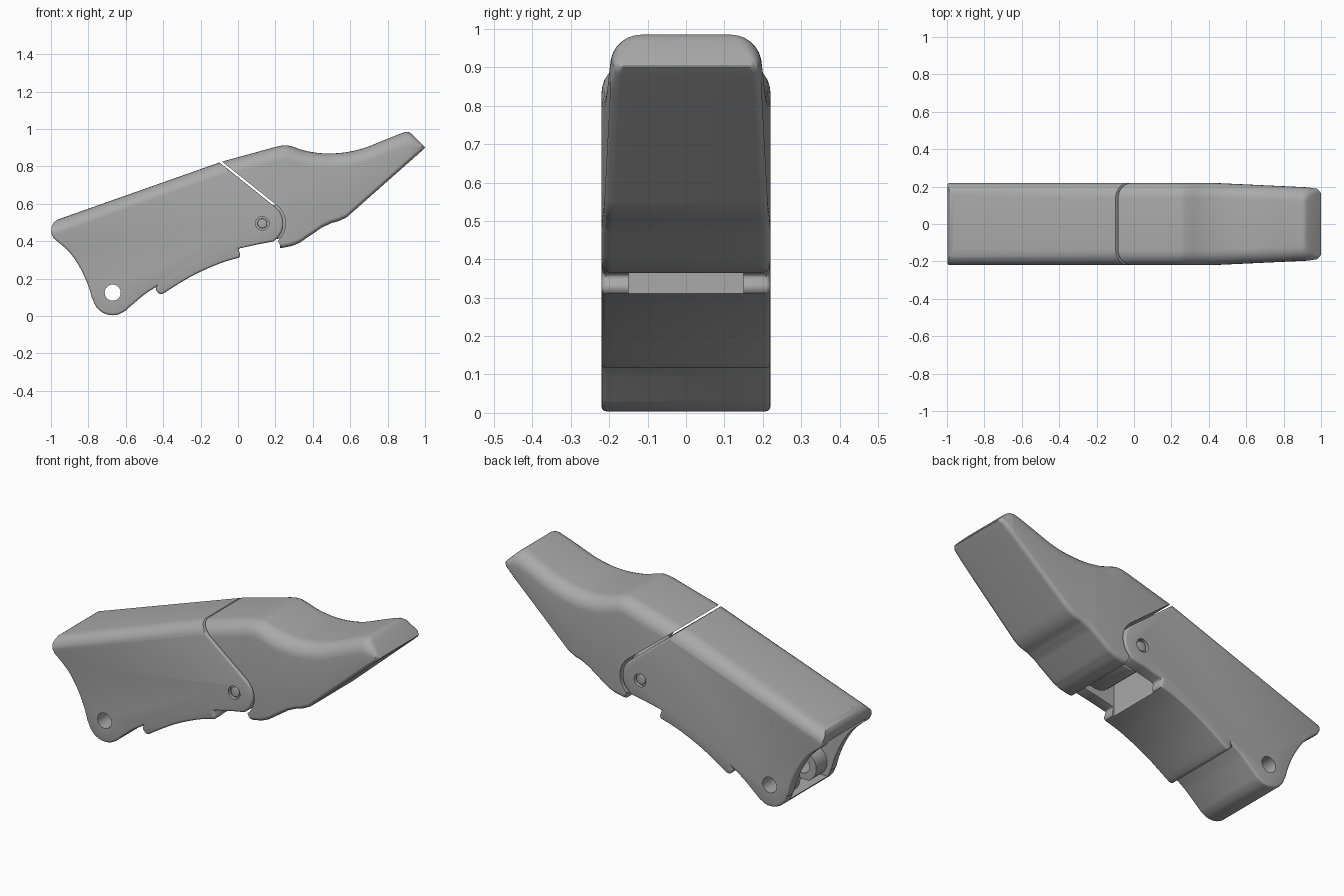
import bpy, bmesh
from math import sin, cos, pi, radians

old = bpy.data.objects.get("Cube")
if old:
    bpy.data.objects.remove(old)

grey = bpy.data.materials.new("matte grey")
grey.use_nodes = True
COLOUR = (0.4, 0.4, 0.4, 1)
grey.diffuse_color = COLOUR
grey.node_tree.nodes["Principled BSDF"].inputs["Base Color"].default_value = COLOUR

PIN = (0.13, 0.495)      # joint axis, x and z
HOLE = (-0.67, 0.125)    # mounting hole axis
HALF = 0.22              # half thickness


def make(name, bm):
    bmesh.ops.recalc_face_normals(bm, faces=bm.faces)
    mesh = bpy.data.meshes.new(name)
    bm.to_mesh(mesh)
    bm.free()
    mesh.materials.append(grey)
    obj = bpy.data.objects.new(name, mesh)
    bpy.context.collection.objects.link(obj)
    return obj


def apply(obj, mod):
    bpy.context.view_layer.objects.active = obj
    bpy.ops.object.modifier_apply(modifier=mod.name)


def prism(name, pts, y0, y1, bevel=0):
    """Side outline extruded across the thickness, with optional rounded rim."""
    bm = bmesh.new()
    face = bm.faces.new([bm.verts.new((x, y0, z)) for x, z in pts])
    out = bmesh.ops.extrude_face_region(bm, geom=[face])
    bmesh.ops.translate(bm, vec=(0, y1 - y0, 0),
                        verts=[v for v in out["geom"] if isinstance(v, bmesh.types.BMVert)])
    obj = make(name, bm)
    if bevel:
        mod = obj.modifiers.new("rim", "BEVEL")
        mod.width, mod.segments = bevel, 3
        mod.limit_method, mod.angle_limit = "ANGLE", radians(60)
        mod.use_clamp_overlap = False
        apply(obj, mod)
    return obj


def arc(centre, r, a0, a1, n=16):
    return [(centre[0] + r * cos(radians(a0 + (a1 - a0) * i / n)),
             centre[1] + r * sin(radians(a0 + (a1 - a0) * i / n))) for i in range(n + 1)]


def disc(name, centre, r, y0, y1, bevel=0):
    return prism(name, arc(centre, r, 0, 348.75, 31), y0, y1, bevel)


def combine(obj, tool, operation="DIFFERENCE"):
    mod = obj.modifiers.new("bool", "BOOLEAN")
    mod.operation, mod.object, mod.solver = operation, tool, "EXACT"
    apply(obj, mod)
    bpy.data.objects.remove(tool)


def smooth(obj, angle=35):
    bpy.ops.object.select_all(action="DESELECT")
    obj.select_set(True)
    bpy.context.view_layer.objects.active = obj
    bpy.ops.object.shade_smooth_by_angle(angle=radians(angle))


def spline(pts, n=4):
    """Smooth curve through the points."""
    out = []
    for i in range(len(pts) - 1):
        p = [pts[max(i - 1, 0)], pts[i], pts[i + 1], pts[min(i + 2, len(pts) - 1)]]
        for k in range(n):
            t = k / n
            out.append(tuple(0.5 * (2 * b + (c - a) * t + (2 * a - 5 * b + 4 * c - d) * t * t
                                    + (3 * b - a - 3 * c + d) * t ** 3) for a, b, c, d in zip(*p)))
    return out + [pts[-1]]


def lerp(table, x):
    for (x0, v0), (x1, v1) in zip(table, table[1:]):
        if x <= x1:
            return v0 + (v1 - v0) * max(0, x - x0) / (x1 - x0)
    return table[-1][1]


def loft(name, xs, top, bottom, half, r_top, r_bottom):
    """Rounded cross-sections along x."""
    bm = bmesh.new()
    rings = []
    for x in xs:
        t, b, w = lerp(top, x), lerp(bottom, x), lerp(half, x)
        ring = []
        for q, (sy, sz) in enumerate([(1, 1), (-1, 1), (-1, -1), (1, -1)]):
            r = min(r_top if sz > 0 else r_bottom, (t - b) * 0.48)
            cz = t - r if sz > 0 else b + r
            for i in range(8):
                a = (q + i / 7) * pi / 2
                ring.append(bm.verts.new((x, sy * (w - r) + r * cos(a), cz + r * sin(a))))
        rings.append(ring)
    for a, b in zip(rings, rings[1:]):
        for i in range(len(a)):
            j = (i + 1) % len(a)
            bm.faces.new((a[i], a[j], b[j], b[i]))
    bm.faces.new(rings[0])
    bm.faces.new(rings[-1])
    return make(name, bm)


# Base segment: side outline with grip pad, trimmed by a rounded sloping top
pad = spline([(0.005, 0.312), (-0.1, 0.28), (-0.25, 0.212), (-0.4, 0.12)])
heel = spline([(-0.435, 0.158), (-0.5, 0.115), (-0.56, 0.065), (-0.605, 0.026)])
back = spline([(-0.778, 0.085), (-0.8, 0.16), (-0.84, 0.25), (-0.9, 0.34), (-0.985, 0.415)])
outline = ([(-0.9, 0.65), (-0.1, 0.9), (-0.1, 0.822)] + arc(PIN, 0.112, 51.5, -60)
           + [(0.12, 0.386), (0, 0.36), (0.015, 0.325)] + pad
           + [(-0.418, 0.114), (-0.44, 0.14)] + heel
           + arc((-0.67, 0.112), 0.108, -70, -165, 10) + back
           + [(-0.998, 0.44), (-0.997, 0.475), (-0.985, 0.5), (-0.965, 0.5155)])
base = prism("base_segment", outline, -HALF, HALF, 0.012)
slope = [(-1.1, 0.468), (0.4, 0.997)]
combine(base, loft("top_trim", [-1.1, 0.4], slope, [(-1.1, -0.3), (0.4, -0.3)],
                   [(-1.1, 0.222), (0.4, 0.222)], 0.085, 0.01), "INTERSECT")

# Hollow open end and slot for the joint
combine(base, prism("cavity", [(-1.1, 0.395), (-0.94, 0.455), (-0.3, 0.68), (-0.3, 0.33), (-0.45, 0.22),
                               (-0.6, 0.08), (-0.65, 0.05), (-0.9, 0.05), (-1.1, 0.2)], -0.165, 0.165))
combine(base, prism("joint_slot", [(0, 0.25), (0, 0.55), (0.06, 0.76), (0.35, 0.76), (0.35, 0.25)],
                    -0.15, 0.15))
for side in (-1, 1):
    combine(base, disc("mount_boss", HOLE, 0.085, *sorted((side * 0.07, side * 0.18))), "UNION")
combine(base, disc("mount_hole", HOLE, 0.043, -0.3, 0.3))
for side in (-1, 1):
    combine(base, disc("pin_recess", PIN, 0.036, *sorted((side * 0.2, side * 0.3))))
smooth(base)

# Joint pin, shown at both ends
for side, label in ((-1, "right"), (1, "left")):
    cap = disc("pin_" + label, PIN, 0.026, *sorted((side * 0.1, side * 0.215)), 0.004)
    smooth(cap)

# Tip segment: lofted scoop, trimmed along the joint line
top = [(-0.15, 0.808), (0.19, 0.901)] + spline(
    [(0.2, 0.904), (0.25, 0.913), (0.29, 0.906), (0.37, 0.881), (0.47, 0.869), (0.58, 0.876),
     (0.68, 0.9), (0.78, 0.94), (0.88, 0.979), (0.91, 0.984), (0.935, 0.968)]) + [(0.99, 0.913), (1, 0.903)]
bottom = [(-0.15, 0.365), (0.24, 0.365), (0.29, 0.375), (0.33, 0.392), (0.45, 0.474), (0.5, 0.497),
          (0.54, 0.508), (0.58, 0.527), (0.985, 0.885), (1, 0.899)]
width = [(-0.15, HALF), (0.42, HALF), (0.93, 0.196), (0.98, 0.188), (1, 0.165)]
stations = sorted({round(p[0], 3) for p in top + bottom + width})
tip = loft("tip_segment", stations, top, bottom, width, 0.08, 0.025)
combine(tip, prism("joint_trim", [(-0.3, 0.2), (-0.3, 0.997)] + arc(PIN, 0.124, 51.5, -48)
                   + [(0.224, 0.38), (0.236, 0.2)], -0.3, 0.3))
smooth(tip)

# Hinge tongue between the two ears
tongue = prism("hinge_tongue", arc(PIN, 0.095, 90, 290) + [(0.26, 0.42), (0.34, 0.5), (0.27, 0.6)],
               -0.13, 0.13, 0.008)
smooth(tongue)
